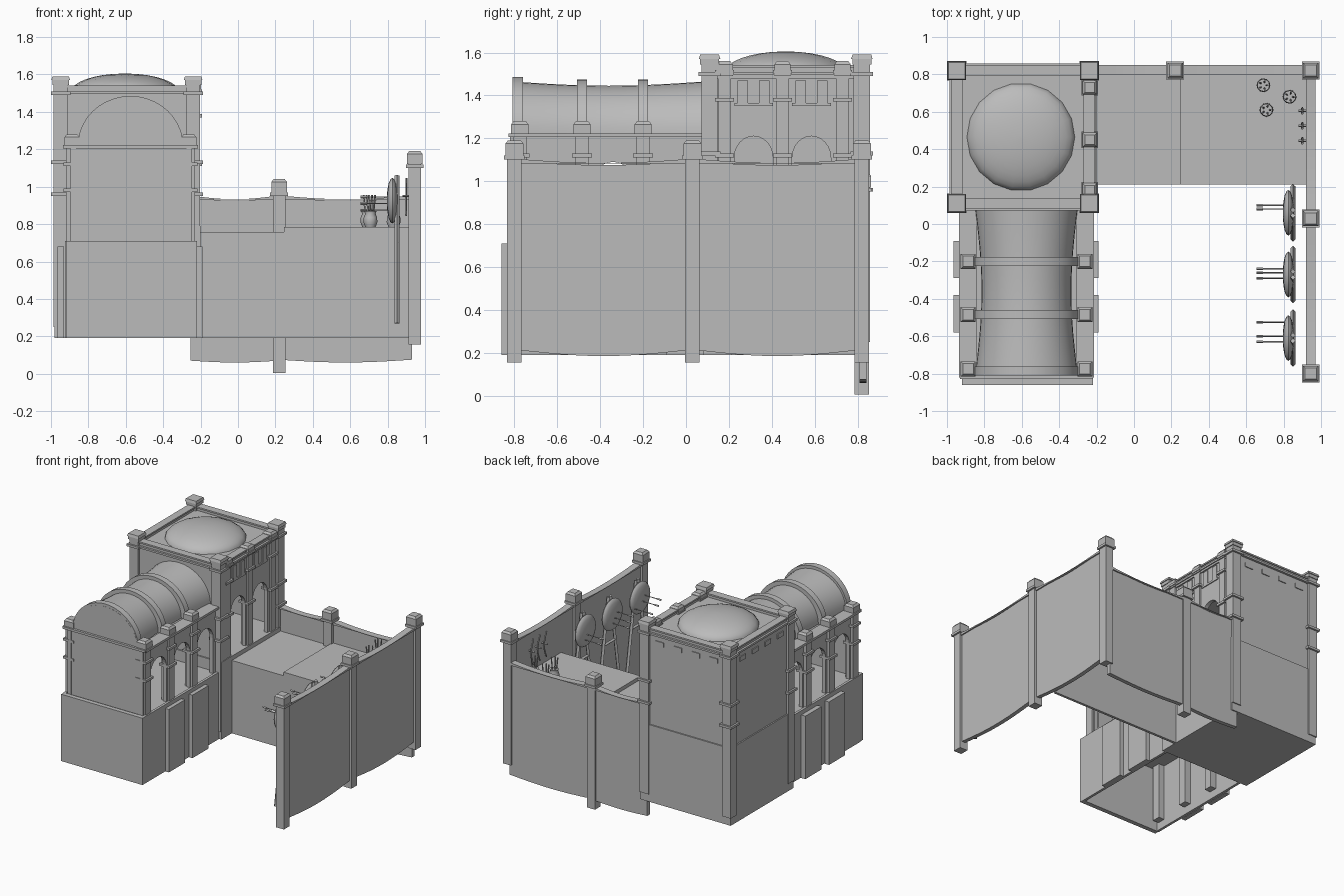
import bpy, bmesh, math
from mathutils import Vector

cube = bpy.data.objects.get("Cube")
if cube:
    bpy.data.objects.remove(cube, do_unlink=True)

stone = bpy.data.materials.new("plain grey stone")
stone.use_nodes = True
GREY = (0.5, 0.5, 0.5, 1)
stone.diffuse_color = GREY
stone.node_tree.nodes["Principled BSDF"].inputs["Base Color"].default_value = GREY


def finish(name, bm, smooth=False):
    bmesh.ops.recalc_face_normals(bm, faces=bm.faces)
    mesh = bpy.data.meshes.new(name)
    bm.to_mesh(mesh)
    bm.free()
    mesh.materials.append(stone)
    ob = bpy.data.objects.new(name, mesh)
    bpy.context.collection.objects.link(ob)
    if smooth:
        bpy.ops.object.select_all(action='DESELECT')
        ob.select_set(True)
        bpy.context.view_layer.objects.active = ob
        bpy.ops.object.shade_smooth_by_angle(angle=math.radians(40))
    return ob


def box(bm, x0, x1, y0, y1, z0, z1, taper=0):
    lo = [bm.verts.new(p) for p in ((x0, y0, z0), (x1, y0, z0), (x1, y1, z0), (x0, y1, z0))]
    t = taper
    hi = [bm.verts.new(p) for p in ((x0 + t, y0 + t, z1), (x1 - t, y0 + t, z1),
                                    (x1 - t, y1 - t, z1), (x0 + t, y1 - t, z1))]
    bm.faces.new(lo[::-1])
    bm.faces.new(hi)
    for i in range(4):
        j = (i + 1) % 4
        bm.faces.new((lo[i], lo[j], hi[j], hi[i]))


def block(bm, x, y, half, z0, z1, taper=0):
    box(bm, x - half, x + half, y - half, y + half, z0, z1, taper)


def loft(bm, rings):
    """Skin closed rings of points and cap both ends."""
    rows = [[bm.verts.new(p) for p in ring] for ring in rings]
    for a, b in zip(rows, rows[1:]):
        for i in range(len(a)):
            j = (i + 1) % len(a)
            bm.faces.new((a[i], a[j], b[j], b[i]))
    bm.faces.new(rows[0])
    bm.faces.new(rows[-1])


def rod(bm, a, b, r, sides=6):
    a, b = Vector(a), Vector(b)
    turn = (b - a).to_track_quat('Z', 'Y')
    ring = [turn @ Vector((r * math.cos(k), r * math.sin(k), 0))
            for k in (math.tau * i / sides for i in range(sides))]
    loft(bm, [[p + end for p in ring] for end in (a, b)])


def lathe(bm, origin, profile, sides, axis='Z'):
    rings = []
    for r, h in profile:
        ring = []
        for i in range(sides):
            k = math.tau * i / sides
            c, s = r * math.cos(k), r * math.sin(k)
            ring.append(Vector(origin) + Vector((c, s, h) if axis == 'Z' else (h, c, s)))
        rings.append(ring)
    loft(bm, rings)


def arcade(bm, x0, x1, y0, y1, z0, z1, centres, r, spring, rise):
    """Wall along y with open arches."""
    pts = [(y0, z0)]
    for c in centres:
        pts.append((c - r, z0))
        pts += [(c - r * math.cos(math.pi * i / 12), spring + rise * math.sin(math.pi * i / 12))
                for i in range(13)]
        pts.append((c + r, z0))
    pts += [(y1, z0), (y1, z1), (y0, z1)]
    loft(bm, [[(x, y, z) for y, z in pts] for x in (x0, x1)])


def sagging_wall(bm, a, b, half, z0, z1, dip, lift):
    """Wall from a to b whose top dips and bottom lifts near its ends."""
    a, b = Vector(a), Vector(b)
    side = Vector((-(b - a).y, (b - a).x)).normalized() * half
    rings = []
    for i in range(13):
        t = i / 12
        bow = math.sin(math.pi * t)
        p, top, low = a.lerp(b, t), z1 - dip * bow, z0 + lift * (1 - bow)
        rings.append([(*(p - side), low), (*(p + side), low), (*(p + side), top), (*(p - side), top)])
    loft(bm, rings)


def post(bm, x, y, half, z0, z1, rings):
    """Square post with a flared cap and collar bands."""
    block(bm, x, y, half, z0, z1 - 0.07)
    block(bm, x, y, half + 0.008, z1 - 0.07, z1 - 0.015)
    block(bm, x, y, half + 0.008, z1 - 0.015, z1, 0.012)
    for z in rings:
        block(bm, x, y, half + 0.014, z - 0.009, z + 0.009)


# Tower: base, upper walls, arcade and roof
bm = bmesh.new()
box(bm, -0.98, -0.2, 0.08, 0.85, 0.19, 0.79)
finish("tower_base", bm)
bm = bmesh.new()
box(bm, -0.97, -0.94, 0.09, 0.84, 0.79, 1.51)
box(bm, -0.94, -0.25, 0.09, 0.12, 0.79, 1.51)
box(bm, -0.94, -0.25, 0.81, 0.84, 0.79, 1.51)
box(bm, -0.97, -0.21, 0.09, 0.84, 1.48, 1.51)
arcade(bm, -0.25, -0.22, 0.09, 0.84, 0.79, 1.49, (0.315, 0.585), 0.09, 1.11, 0.1)
finish("tower_walls", bm)

# Tower posts, slim posts and parapet
XS, YS = (-0.948, -0.24), (0.11, 0.82)
bm = bmesh.new()
for x in XS:
    for y in YS:
        block(bm, x, y, 0.038, 0.25, 1.57)
        block(bm, x, y, 0.05, 1.57, 1.59, 0.006)
        block(bm, x, y, 0.044, 1.545, 1.57)
        for z in (0.96, 1.13, 1.5):
            block(bm, x, y, 0.052, z - 0.009, z + 0.009)
finish("tower_corner_posts", bm)
bm = bmesh.new()
for y in (0.18, 0.45, 0.73):
    post(bm, -0.237, y, 0.03, 0.76, 1.56, (1.12, 1.38, 1.51))
finish("tower_slim_posts", bm)
bm = bmesh.new()
for half, z0, z1 in ((0.038, 1.495, 1.51), (0.022, 1.51, 1.53), (0.03, 1.53, 1.542)):
    for x in XS:
        box(bm, x - half, x + half, YS[0], YS[1], z0, z1)
    for y in YS:
        box(bm, XS[0], XS[1], y - half, y + half, z0, z1)
finish("tower_parapet", bm)

# Raised panels under the parapet
bm = bmesh.new()
for i in range(4):
    x = -0.83 + i * 0.155
    box(bm, x - 0.035, x + 0.035, 0.838, 0.847, 1.42, 1.455)
    y = 0.23 + i * 0.155
    box(bm, -0.977, -0.968, y - 0.035, y + 0.035, 1.42, 1.455)
for y in (0.315, 0.585):
    box(bm, -0.222, -0.213, y - 0.09, y + 0.09, 1.35, 1.365)
    for s in (-1, 1):
        box(bm, -0.222, -0.213, y + s * 0.05 - 0.025, y + s * 0.05 + 0.025, 1.365, 1.47)
finish("tower_wall_panels", bm)

# Shallow dome
bm = bmesh.new()
steps = [math.radians(a) for a in range(0, 90, 11)]
lathe(bm, (-0.605, 0.465, 1.505), [(0.29 * math.cos(a), 0.1 * math.sin(a)) for a in steps], 18)
finish("dome", bm, True)

# Front hall: open-bottomed base, floor, buttresses
bm = bmesh.new()
box(bm, -0.92, -0.22, -0.86, -0.825, 0.19, 0.71)
for x in (-0.925, -0.24):
    box(bm, x, x + 0.02, -0.825, 0.08, 0.19, 0.71)
box(bm, -0.91, -0.23, -0.83, 0.08, 0.69, 0.705)
finish("hall_base", bm)
bm = bmesh.new()
for y in (-0.19, -0.48):
    for x in (-0.965, -0.225):
        box(bm, x, x + 0.036, y - 0.1, y + 0.1, 0.19, 0.68)
finish("hall_buttresses", bm)

# Hall upper walls, posts, rails
bm = bmesh.new()
for x in (-0.895, -0.275):
    arcade(bm, x, x + 0.03, -0.82, 0.09, 0.7, 1.21, (-0.63, -0.34, -0.055), 0.1, 0.98, 0.11)
box(bm, -0.88, -0.26, -0.815, -0.79, 0.7, 1.22)
finish("hall_walls", bm)
bm = bmesh.new()
for x in (-0.887, -0.263):
    for y in (-0.775, -0.485, -0.2):
        post(bm, x, y, 0.032, 0.25, 1.28, (0.98, 1.12))
finish("hall_posts", bm)
bm = bmesh.new()
for x in (-0.887, -0.263):
    box(bm, x - 0.048, x + 0.048, -0.82, 0.08, 1.205, 1.223)
box(bm, -0.93, -0.22, -0.828, -0.76, 1.205, 1.223)
finish("hall_cornice", bm)


# Barrel vault with ribs
def half_round(y, a, h):
    return [(-0.575 - a * math.cos(math.pi * i / 20), y, 1.215 + h * math.sin(math.pi * i / 20))
            for i in range(21)]


bm = bmesh.new()
rings = []
for i in range(13):
    bow = math.sin(math.pi * i / 12)
    rings.append(half_round(-0.81 + 0.9 * i / 12, 0.275 - 0.035 * bow, 0.25 - 0.02 * bow))
loft(bm, rings)
finish("barrel_vault", bm, True)
bm = bmesh.new()
for y, h in ((-0.785, 0.27), (-0.485, 0.26), (-0.2, 0.26)):
    loft(bm, [half_round(y + d, 0.283, h) for d in (-0.024, 0.024)])
finish("vault_ribs", bm, True)

# Raised courtyard deck
bm = bmesh.new()
box(bm, -0.21, 0.245, 0.21, 0.82, 0.735, 0.757)
box(bm, 0.245, 0.93, 0.21, 0.82, 0.755, 0.785)
box(bm, -0.21, 0.92, 0.21, 0.23, 0.19, 0.757)
finish("courtyard_deck", bm)

# Courtyard walls with sagging tops, and copings
spans = [((0.945, -0.8), (0.945, 0.03), 0.185, 1.105, 0.03),
         ((0.945, 0.03), (0.945, 0.82), 0.185, 1.105, 0.03),
         ((-0.255, 0.825), (0.22, 0.825), 0.06, 0.955, 0.01),
         ((0.22, 0.825), (0.93, 0.825), 0.06, 0.955, 0.015)]
bm = bmesh.new()
cop = bmesh.new()
for a, b, z0, z1, lift in spans:
    sagging_wall(bm, a, b, 0.016, z0, z1 - 0.01, 0.02, lift)
    sagging_wall(cop, a, b, 0.026, z1 - 0.022, z1, 0.02, 0)
for v in cop.verts:
    if v.co.z < 1.06 and v.co.x < 0.9:
        v.co.z -= 0.002
finish("courtyard_walls", bm)
finish("wall_copings", cop)
bm = bmesh.new()
for x, y, z0, z1 in ((0.945, -0.8, 0.155, 1.19), (0.945, 0.03, 0.155, 1.19),
                     (0.945, 0.82, 0.155, 1.19), (0.22, 0.82, 0.005, 1.04)):
    post(bm, x, y, 0.034, z0, z1, (z1 - 0.08,))
finish("wall_posts", bm)

# Practice targets on trestles with arrows
discs, stands, arrows = bmesh.new(), bmesh.new(), bmesh.new()
dome = [math.radians(a) for a in range(-80, 81, 20)]
shots = ((0.1, 0.08), (-0.24, -0.26, -0.29), (-0.525, -0.6, -0.63))
for y, hits in zip((0.06, -0.27, -0.61), shots):
    lathe(discs, (0.825, y, 0.925), [(0.122 * math.cos(a), 0.03 * math.sin(a)) for a in dome], 20, 'X')
    for s in (-1, 1):
        rod(stands, (0.85, y + s * 0.14, 0.27), (0.85, y + s * 0.015, 1.06), 0.014, 4)
    rod(stands, (0.852, y - 0.075, 0.7), (0.852, y + 0.075, 0.7), 0.012, 4)
    for i, hit in enumerate(hits):
        z = 0.875 + 0.035 * i
        rod(arrows, (0.655, hit, z), (0.82, hit, z), 0.0035, 4)
        rod(arrows, (0.655, hit, z), (0.69, hit, z), 0.007, 4)
finish("targets", discs, True)
finish("target_trestles", stands)

# Quiver pots with upright arrows
pots = bmesh.new()
for x, y in ((0.692, 0.742), (0.832, 0.68), (0.708, 0.61)):
    lathe(pots, (x, y, 0.785), ((0.028, 0), (0.037, 0.025), (0.036, 0.05), (0.028, 0.07), (0.033, 0.085)), 12)
    for i in range(5):
        k = math.tau * i / 5
        c, s = math.cos(k), math.sin(k)
        rod(arrows, (x + 0.01 * c, y + 0.01 * s, 0.8), (x + 0.025 * c, y + 0.025 * s, 0.955), 0.005, 4)
finish("arrow_pots", pots, True)
finish("arrows", arrows)

# Bows hung on the side wall
bm = bmesh.new()
for y in (0.43, 0.51, 0.59):
    bend = [(0.9, y + 0.03 * math.cos(math.pi * t / 8), 0.945 + 0.1 * t / 4) for t in range(-4, 5)]
    for a, b in zip(bend, bend[1:]):
        rod(bm, a, b, 0.006, 5)
    rod(bm, bend[0], bend[-1], 0.002, 4)
    rod(bm, (0.88, y + 0.015, 0.95), (0.935, y + 0.015, 0.95), 0.006, 4)
finish("hanging_bows", bm)
